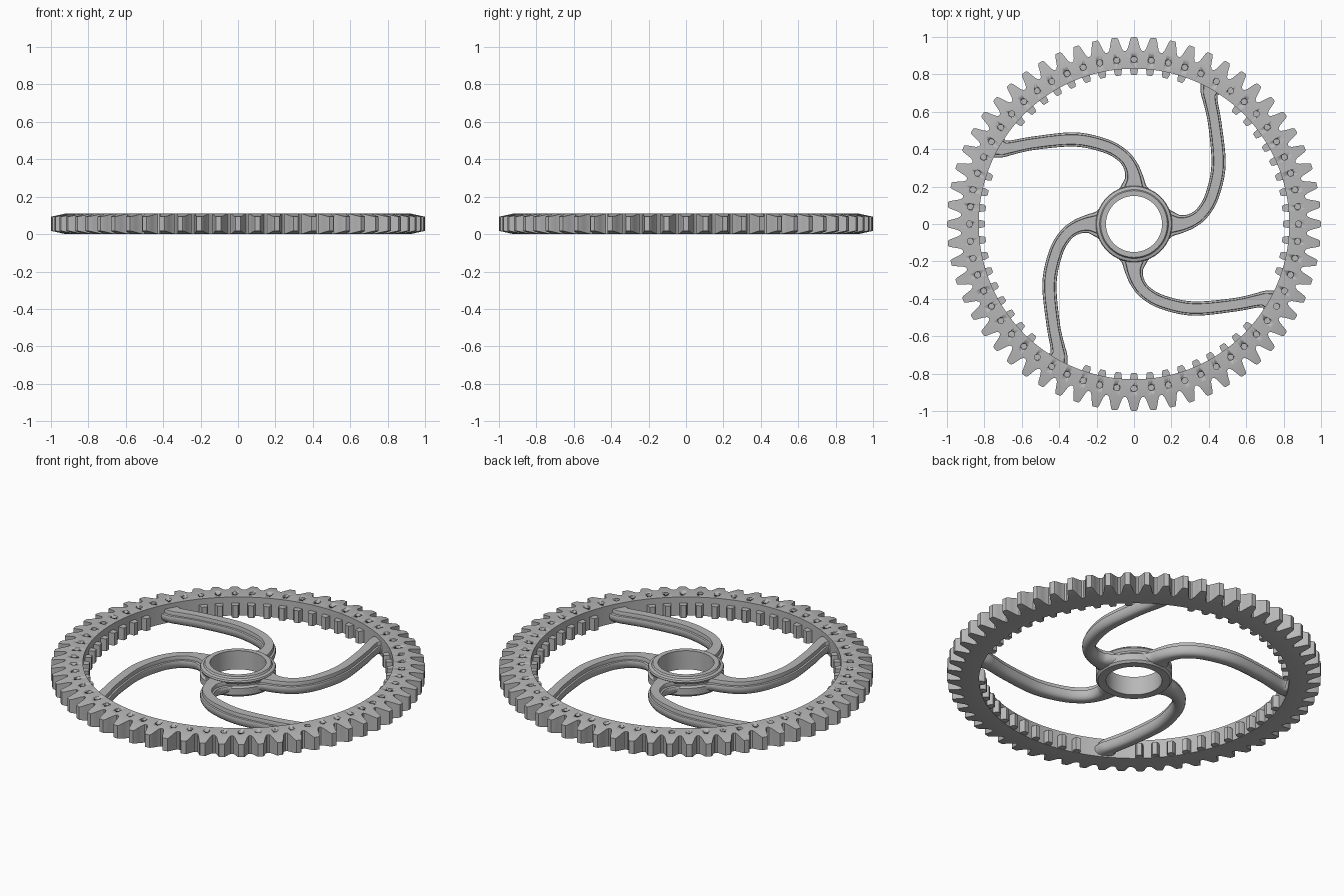
import bpy, bmesh, math
from mathutils import Vector, Matrix

if "Cube" in bpy.data.objects:
    bpy.data.objects.remove(bpy.data.objects["Cube"])

HEIGHT = 0.11
TEETH = 60
PITCH = math.tau / TEETH

steel = bpy.data.materials.new("grey_metal")
steel.use_nodes = True
GREY = (0.48, 0.48, 0.48, 1)
steel.diffuse_color = GREY
steel.node_tree.nodes["Principled BSDF"].inputs["Base Color"].default_value = GREY


def polar(r, a, z):
    return Vector((r * math.cos(a), r * math.sin(a), z))


def finish(name, bm, smooth=35):
    bmesh.ops.recalc_face_normals(bm, faces=bm.faces)
    mesh = bpy.data.meshes.new(name)
    bm.to_mesh(mesh)
    bm.free()
    mesh.materials.append(steel)
    obj = bpy.data.objects.new(name, mesh)
    bpy.context.collection.objects.link(obj)
    bpy.ops.object.select_all(action='DESELECT')
    obj.select_set(True)
    bpy.context.view_layer.objects.active = obj
    bpy.ops.object.shade_smooth_by_angle(angle=math.radians(smooth))
    return obj


def skin(bm, loops, closed):
    """Bridge equal loops of points; cap the ends unless closed."""
    rows = [[bm.verts.new(p) for p in loop] for loop in loops]
    n = len(rows[0])
    for i in range(len(rows) - (0 if closed else 1)):
        a, b = rows[i], rows[(i + 1) % len(rows)]
        for j in range(n):
            k = (j + 1) % n
            bm.faces.new((a[j], a[k], b[k], b[j]))
    if not closed:
        bm.faces.new(rows[0])
        bm.faces.new(rows[-1])


# Toothed rim: one cross-section per outline point, tooth tips thinned by a chamfer
half_tooth = [(-0.5, 0.925), (-0.41, 0.928), (-0.33, 0.942), (-0.26, 0.965),
              (-0.19, 0.99), (-0.13, 1.0)]
tooth = half_tooth + [(-f, r) for f, r in reversed(half_tooth[1:])]
sections = []
for i in range(TEETH):
    for f, r in tooth:
        a = (i + f) * PITCH
        drop = max(0, r - 0.922) * 0.22
        sections.append([polar(0.83, a, 0), polar(0.83, a, HEIGHT), polar(0.922, a, HEIGHT),
                         polar(r, a, HEIGHT - drop), polar(r, a, drop), polar(0.922, a, 0)])
bm = bmesh.new()
skin(bm, sections, True)
rim = finish("toothed_rim", bm, 25)

# Ring of shallow drilled dimples, one under each tooth
bm = bmesh.new()
for i in range(TEETH):
    bmesh.ops.create_cone(bm, cap_ends=True, segments=16, radius1=0.016, radius2=0.016, depth=0.04,
                          matrix=Matrix.Translation(polar(0.88, i * PITCH, HEIGHT)))
cutter = finish("dimple_cutter", bm)
cutter.hide_render = True
mod = rim.modifiers.new("dimples", 'BOOLEAN')
mod.operation = 'DIFFERENCE'
mod.solver = 'EXACT'
mod.object = cutter
bpy.context.view_layer.objects.active = rim
bpy.ops.object.modifier_apply(modifier=mod.name)
bpy.data.objects.remove(cutter)

# Small inner teeth, left out where the four spokes meet the rim
bm = bmesh.new()
outline = [(0.835, -0.022), (0.808, -0.019), (0.797, -0.013),
           (0.797, 0.013), (0.808, 0.019), (0.835, 0.022)]
for i in range(TEETH):
    if i % 15 in (9, 10, 11):
        continue
    turn = Matrix.Rotation(i * PITCH, 4, 'Z')
    skin(bm, [[turn @ Vector((x, y, z)) for x, y in outline] for z in (0.002, 0.075)], False)
finish("inner_teeth", bm, 30)

# Hub: turned collar with a groove around the side
profile = [(0.15, 0), (0.15, HEIGHT), (0.178, HEIGHT), (0.184, 0.1), (0.2, 0.095), (0.204, 0.086),
           (0.194, 0.072), (0.194, 0.062), (0.204, 0.052), (0.204, 0.012), (0.194, 0)]
bm = bmesh.new()
skin(bm, [[polar(r, math.tau * i / 72, z) for r, z in profile] for i in range(72)], True)
finish("hub", bm, 30)

# Curved spokes: x, y and half width along the centre line
path = [Vector(p) for p in [
    (0.17, 0, 0.1), (0.2, 0, 0.07), (0.25, 0, 0.049), (0.31, 0.018, 0.039), (0.365, 0.06, 0.036),
    (0.417, 0.15, 0.037), (0.452, 0.315, 0.038), (0.433, 0.53, 0.036), (0.408, 0.66, 0.039),
    (0.405, 0.70, 0.05), (0.418, 0.74, 0.068)]]


def smooth_path(pts, steps=6):
    ext = [2 * pts[0] - pts[1]] + pts + [2 * pts[-1] - pts[-2]]
    out = []
    for a, b, c, d in zip(ext, ext[1:], ext[2:], ext[3:]):
        for s in range(steps):
            t = s / steps
            out.append(0.5 * (2 * b + (c - a) * t + (2 * a - 5 * b + 4 * c - d) * t * t
                              + (3 * b - a - 3 * c + d) * t ** 3))
    return out + [pts[-1]]


# Stepped top and rounded underside
half = [(0.66, 0.084), (0.7, 0.08), (0.7, 0.062), (0.95, 0.06), (1, 0.055),
        (1, 0.04), (0.9, 0.025), (0.7, 0.014), (0.4, 0.008)]
section = half + [(-w, z) for w, z in reversed(half)]
line = smooth_path(path)
loops = []
for i, p in enumerate(line):
    d = line[min(i + 1, len(line) - 1)] - line[max(i - 1, 0)]
    side = Vector((d.y, -d.x, 0)).normalized()
    loops.append([Vector((p.x, p.y, z)) + side * (w * p.z) for w, z in section])
for q in range(4):
    turn = Matrix.Rotation(q * math.pi / 2, 4, 'Z')
    bm = bmesh.new()
    skin(bm, [[turn @ v for v in loop] for loop in loops], False)
    finish("spoke_%d" % (q + 1), bm, 40)
